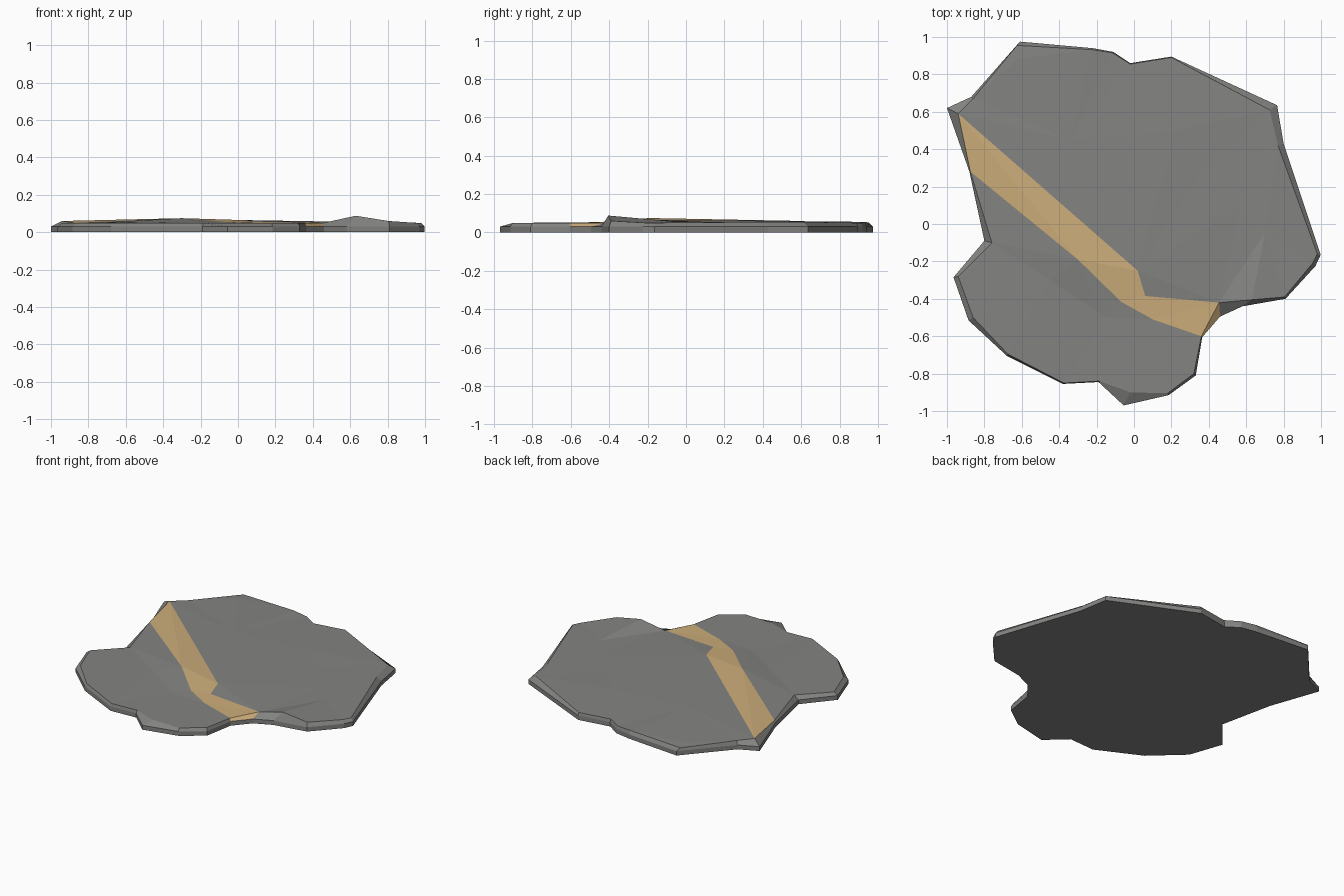
import bpy, bmesh
from mathutils import Vector
from mathutils.geometry import delaunay_2d_cdt

if "Cube" in bpy.data.objects:
    bpy.data.objects.remove(bpy.data.objects["Cube"])

# Rim, clockwise: outer x, outer y, inner x, inner y, inner z
rim = [
    (-.61, .975, -.625, .955, .05), (-.22, .94, -.225, .932, .055), (-.11, .92, -.115, .915, .05),
    (-.02, .86, -.02, .855, .05), (.20, .895, .20, .89, .05), (.765, .635, .725, .61, .055),
    (.80, .43, .77, .42, .055), (.998, -.165, .98, -.16, .05), (.97, -.225, .955, -.21, .05),
    (.81, -.40, .805, -.39, .06), (.58, -.44, .63, -.405, .088), (.46, -.495, .455, -.42, .05),
    (.365, -.605, .36, -.60, .05), (.33, -.81, .32, -.80, .05), (.185, -.915, .18, -.905, .05),
    (-.055, -.97, -.02, -.90, .05), (-.19, -.845, -.185, -.84, .05), (-.38, -.855, -.375, -.85, .05),
    (-.68, -.705, -.675, -.695, .05), (-.885, -.515, -.86, -.50, .05), (-.965, -.285, -.94, -.28, .05),
    (-.80, -.09, -.76, -.10, .05), (-.88, .28, -.875, .28, .05), (-1, .62, -.94, .59, .06),
    (-.87, .68, -.86, .67, .055),
]
n = len(rim)
# Path edges inside the slab and loose relief points
path_up = [(.02, -.25, .065), (.06, -.385, .055)]
path_low = [(-.30, -.19, .075), (-.07, -.415, .055), (.10, -.51, .05)]
relief = [(-.62, .885, .055), (-.34, .45, .06), (.22, .50, .06), (.38, .30, .056),
          (.57, .10, .056), (-.15, -.50, .05), (-.45, -.30, .055), (.70, -.05, .056)]


def material(name, rgb):
    m = bpy.data.materials.new(name)
    m.diffuse_color = (*rgb, 1)
    m.use_nodes = True
    m.node_tree.nodes["Principled BSDF"].inputs["Base Color"].default_value = m.diffuse_color
    return m


def inside(p, poly):
    hit = False
    for a, b in zip(poly, poly[1:] + poly[:1]):
        if (a[1] > p.y) != (b[1] > p.y) and p.x < a[0] + (p.y - a[1]) * (b[0] - a[0]) / (b[1] - a[1]):
            hit = not hit
    return hit


# Top surface triangulated along the rim and path edges
pts = [r[2:] for r in rim] + path_up + path_low + relief
edges = [(i, (i + 1) % n) for i in range(n)]
up = [23, n, n + 1, 11]
low = [22, n + 2, n + 3, n + 4, 12]
for chain in (up, low):
    edges += list(zip(chain, chain[1:]))
path_poly = [pts[i] for i in up + low[::-1]]
res = delaunay_2d_cdt([Vector(p[:2]) for p in pts], edges, [], 1, 1e-5)

bm = bmesh.new()
top = []
for co, src in zip(res[0], res[3]):
    z = pts[src[0]][2] if src else .05
    top.append(bm.verts.new((co.x, co.y, z)))
for f in res[2]:
    face = bm.faces.new([top[i] for i in f])
    face.material_index = int(inside(face.calc_center_median(), path_poly))

# Upright wall and sloped shoulder
rings = [[bm.verts.new((r[0], r[1], 0)) for r in rim],
         [bm.verts.new((r[0], r[1], .03)) for r in rim],
         [bm.verts.new(r[2:]) for r in rim]]
for k in range(2):
    for i in range(n):
        j = (i + 1) % n
        face = bm.faces.new((rings[k][i], rings[k + 1][i], rings[k + 1][j], rings[k][j]))
        face.material_index = int(k == 1 and i == 11)   # path runs over its front end
bm.faces.new(rings[0])
bmesh.ops.remove_doubles(bm, verts=bm.verts[:], dist=1e-4)
bmesh.ops.recalc_face_normals(bm, faces=bm.faces[:])

mesh = bpy.data.meshes.new("rock_slab")
bm.to_mesh(mesh)
bm.free()
mesh.materials.append(material("stone grey", (.228, .228, .222)))
mesh.materials.append(material("sand path", (.60, .415, .195)))
bpy.context.collection.objects.link(bpy.data.objects.new("rock_slab", mesh))
